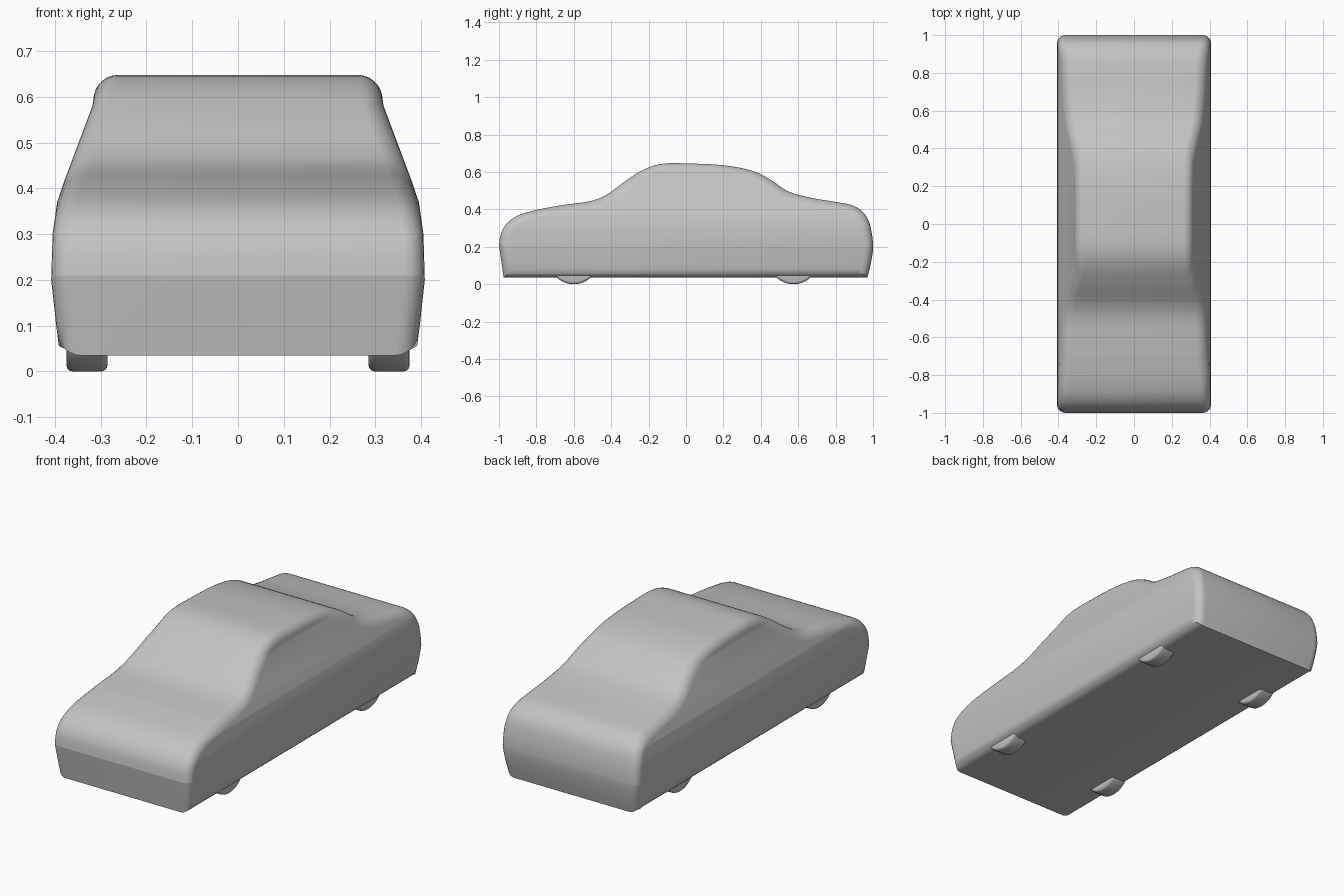
import bpy, bmesh, math
from mathutils import Vector

cube = bpy.data.objects.get("Cube")
if cube:
    bpy.data.objects.remove(cube, do_unlink=True)

paint = bpy.data.materials.new("plain grey")
paint.use_nodes = True
grey = (0.55, 0.55, 0.55, 1)
paint.diffuse_color = grey
paint.node_tree.nodes["Principled BSDF"].inputs["Base Color"].default_value = grey


def finish(bm, name):
    bmesh.ops.recalc_face_normals(bm, faces=bm.faces)
    mesh = bpy.data.meshes.new(name)
    bm.to_mesh(mesh)
    bm.free()
    mesh.materials.append(paint)
    obj = bpy.data.objects.new(name, mesh)
    bpy.context.collection.objects.link(obj)
    bpy.ops.object.select_all(action="DESELECT")
    obj.select_set(True)
    bpy.context.view_layer.objects.active = obj
    bpy.ops.object.shade_smooth_by_angle(angle=math.radians(35))
    return obj


def smooth_curve(points, steps):
    """Catmull-Rom curve through the points."""
    pts = [Vector(p) for p in points]
    pts = [pts[0]] + pts + [pts[-1]]
    out = []
    for a, b, c, d in zip(pts, pts[1:], pts[2:], pts[3:]):
        for i in range(steps):
            t = i / steps
            out.append(0.5 * (2 * b + (c - a) * t + (2 * a - 5 * b + 4 * c - d) * t * t
                              + (3 * b - a - 3 * c + d) * t ** 3))
    return out + [pts[-1]]


def inset(loop, dist):
    """Move a counter-clockwise outline inward with mitred corners."""
    out = []
    for i, p in enumerate(loop):
        d1 = (p - loop[i - 1]).normalized()
        d2 = (loop[(i + 1) % len(loop)] - p).normalized()
        n1, n2 = Vector((-d1.y, d1.x)), Vector((-d2.y, d2.x))
        out.append(p + (n1 + n2) * dist / (1 + n1.dot(n2)))
    return out


# Side outline (y, z): tail, boot, roof, windscreen, bonnet, nose
BOTTOM, CREASE, ROUND = 0.035, 0.21, 0.045
outline = smooth_curve([
    (0.97, BOTTOM), (0.99, 0.12), (1.0, 0.2), (0.99, 0.29), (0.963, 0.365), (0.9, 0.418),
    (0.8, 0.44), (0.68, 0.46), (0.55, 0.495), (0.45, 0.56), (0.35, 0.608), (0.2, 0.636),
    (0.03, 0.645), (-0.12, 0.645), (-0.22, 0.616), (-0.32, 0.555), (-0.42, 0.482),
    (-0.51, 0.445), (-0.68, 0.42), (-0.85, 0.385), (-0.94, 0.342), (-0.986, 0.28),
    (-1.0, CREASE)], 5)
outline.append(Vector((-0.975, BOTTOM)))

# Half width of the body at each height
WIDTHS = [(0.03, 0.388), (0.1, 0.397), (0.2, 0.408), (0.3, 0.405), (0.37, 0.395),
          (0.42, 0.378), (0.58, 0.318), (0.65, 0.308)]


def half_width(z):
    for (z0, w0), (z1, w1) in zip(WIDTHS, WIDTHS[1:]):
        if z <= z1:
            return w0 + (w1 - w0) * (z - z0) / (z1 - z0)
    return WIDTHS[-1][1]


# Body: rounded rings on both sides, bridged and capped
bm = bmesh.new()
STEPS = 6
angles = [math.pi / 2 * i / STEPS for i in range(STEPS + 1)]
sections = [(a, 1) for a in angles] + [(a, -1) for a in reversed(angles)]
rings = []
for a, side in sections:
    x = side * (1 - ROUND * (1 - math.cos(a)))
    rings.append([bm.verts.new((x, p.x, p.y))
                  for p in inset(outline, ROUND * (1 - math.sin(a)))])
for r0, r1 in zip(rings, rings[1:]):
    for i in range(len(r0)):
        bm.faces.new((r0[i - 1], r0[i], r1[i], r1[i - 1]))
bm.faces.new(rings[0])
bm.faces.new(rings[-1])

# Cut the flat sides at each width change, then lean them inward
for z, w in WIDTHS[1:-1]:
    bmesh.ops.bisect_plane(bm, geom=bm.verts[:] + bm.edges[:] + bm.faces[:],
                           plane_co=(0, 0, z), plane_no=(0, 0, 1))
for v in bm.verts:
    v.co.x = math.copysign(half_width(v.co.z) - (1 - abs(v.co.x)), v.co.x)

# Sharp crease across the nose
for e in bm.edges:
    if all(abs(v.co.z - CREASE) < 0.002 and v.co.y < -0.95 for v in e.verts):
        e.smooth = False
finish(bm, "car_body")

# Wheels, mostly hidden in the body
RADIUS = 0.133
for end, y in (("front", -0.6), ("rear", 0.575)):
    for side, x in (("left", 0.33), ("right", -0.33)):
        bm = bmesh.new()
        bmesh.ops.create_cone(bm, cap_ends=True, segments=40, radius1=RADIUS,
                              radius2=RADIUS, depth=0.09)
        rims = [e for e in bm.edges if abs(e.verts[0].co.z - e.verts[1].co.z) < 0.01]
        bmesh.ops.bevel(bm, geom=rims, offset=0.014, segments=3, profile=0.5,
                        affect="EDGES")
        for v in bm.verts:
            v.co = Vector((v.co.z + x, v.co.y + y, v.co.x + RADIUS))
        finish(bm, f"{end}_{side}_wheel")
